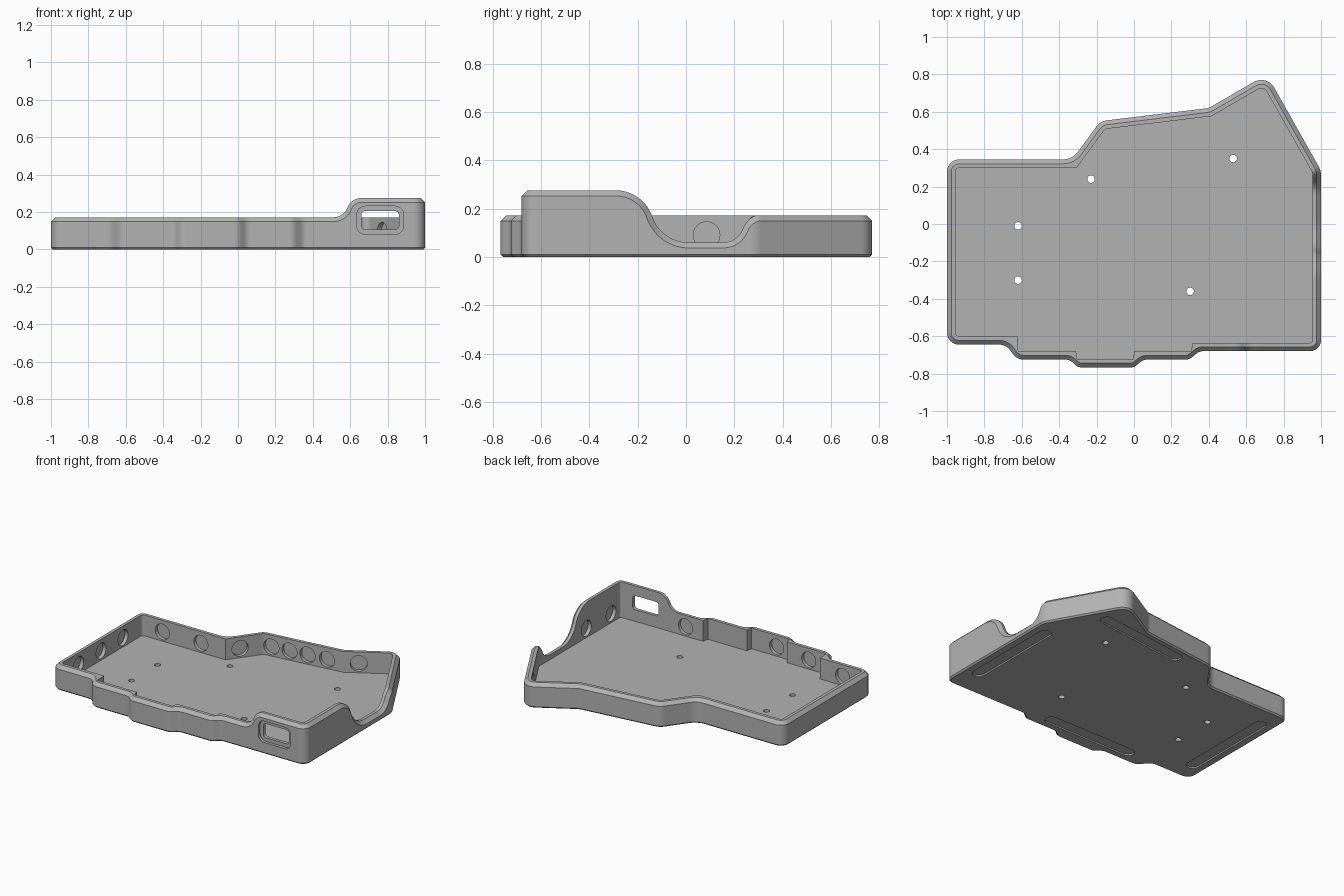
import bpy, bmesh, math
from mathutils import Vector, Matrix

cube = bpy.data.objects.get("Cube")
if cube:
    bpy.data.objects.remove(cube, do_unlink=True)

WALL, CHAMFER, FLOOR, FOOT = 0.045, 0.023, 0.025, 0.01
STEP = 0.007

# Outer outline, counter-clockwise: x, y, corner radius
OUTLINE = [
    (-1, -.645, .065), (-.685, -.645, .07), (-.625, -.725, .07),
    (-.345, -.725, .055), (-.3, -.767, .055), (0, -.767, .055),
    (.05, -.725, .055), (.295, -.725, .055), (.35, -.68, .055),
    (1, -.68, .06), (1, .285, .1), (.71, .8, .08), (.4, .62, .08),
    (-.18, .55, .08), (-.33, .345, .1), (-1, .345, .065)]
CORNERS = [Vector(c[:2]) for c in OUTLINE]


def inward(d):
    return Vector((-d.y, d.x))


def s_curve(v, a, b, za, zb):
    """Two tangent arcs from height za at a to zb at b."""
    t = min(max((v - a) / (b - a), 0), 1)
    hw, hh = (b - a) / 2, abs(zb - za) / 2
    r = (hw * hw + hh * hh) / (2 * hh)
    x = (t if t < .5 else 1 - t) * 2 * hw
    f = (r - math.sqrt(max(r * r - x * x, 0))) / (2 * hh)
    return za + (zb - za) * (f if t < .5 else 1 - f)


def rim_height(p):
    if p.y < -.6:
        return s_curve(p.x, .51, .66, .172, .275)
    if p.x > .85:
        if p.y < .08:
            return s_curve(p.y, -.29, .01, .275, .06)
        return s_curve(p.y, .155, .315, .06, .172)
    return .172


def front_step(x):
    if x < -.62:
        return -.6
    if x < -.31:
        return -.68
    if x < 0:
        return -.722
    return -.68 if x < .31 else -.637


def trace_outline():
    """Returns outer points, inward normals and cavity points."""
    outer, normals, cavity = [], [], []
    n = len(CORNERS)
    arcs = []
    for i in range(n):
        p, r = CORNERS[i], OUTLINE[i][2]
        d0 = (p - CORNERS[i - 1]).normalized()
        d1 = (CORNERS[(i + 1) % n] - p).normalized()
        turn = math.atan2(d0.x * d1.y - d0.y * d1.x, d0.dot(d1))
        cut = r * math.tan(abs(turn) / 2)
        start, end = p - d0 * cut, p + d1 * cut
        mitre = p + (inward(d0) + inward(d1)) * WALL / (1 + d0.dot(d1))
        centre = start + inward(d0) * math.copysign(r, turn)
        seg = 10
        arc = []
        for k in range(seg + 1):
            t = k / seg
            q = centre + Matrix.Rotation(turn * t, 2) @ (start - centre)
            nrm = Matrix.Rotation(turn * t, 2) @ inward(d0)
            c = q + nrm * WALL
            if turn < 0 and p.y > 0:        # crisp inside corners at the back
                a, b = start + inward(d0) * WALL, end + inward(d1) * WALL
                c = a.lerp(mitre, 2 * t) if t < .5 else mitre.lerp(b, 2 * t - 1)
            arc.append((q, nrm, c))
        arcs.append(arc)
    for i, arc in enumerate(arcs):
        a, b = arc[-1], arcs[(i + 1) % n][0]
        count = max(1, round((b[0] - a[0]).length / STEP))
        run = [tuple(u.lerp(v, k / count) for u, v in zip(a, b))
               for k in range(1, count)]
        for q, nrm, c in arc + run:
            if c.y < -.55 and abs(c.x) < .8:
                c = Vector((c.x, front_step(c.x)))
            outer.append(q)
            normals.append(nrm)
            cavity.append(c)
    return outer, normals, cavity


def make_object(name, bm):
    bmesh.ops.recalc_face_normals(bm, faces=bm.faces)
    mesh = bpy.data.meshes.new(name)
    bm.to_mesh(mesh)
    bm.free()
    obj = bpy.data.objects.new(name, mesh)
    bpy.context.collection.objects.link(obj)
    return obj


# Tray: stacked rings from the underside, over the rim, down to the floor
outer, normals, cavity = trace_outline()
n = len(outer)
top = [rim_height(p) for p in outer]
shoulder = []
for i in range(n):
    low = top[i] - CHAMFER
    for k in range(-12, 13):
        j = (i + k) % n
        d = (outer[i] - outer[j]).length
        if d < CHAMFER:
            low = min(low, top[j] - math.sqrt(CHAMFER ** 2 - d * d))
    shoulder.append(low)

bm = bmesh.new()
layers = [
    [(*(p + m * FOOT), 0) for p, m in zip(outer, normals)],
    [(*p, FOOT) for p in outer],
    [(*p, z) for p, z in zip(outer, shoulder)],
    [(*(p + m * CHAMFER), z) for p, m, z in zip(outer, normals, top)],
    [(*c, z) for c, z in zip(cavity, top)],
    [(*c, FLOOR) for c in cavity]]
rings = [[bm.verts.new(co) for co in layer] for layer in layers]
for lower, upper in zip(rings, rings[1:]):
    for i in range(n):
        j = (i + 1) % n
        bm.faces.new((lower[i], lower[j], upper[j], upper[i]))
bm.faces.new(rings[0])
bm.faces.new(rings[-1])
tray = make_object("case_tray", bm)


def add_cutter(bm, w, h, r, centre, tangent, up, depth):
    """Rounded-rectangle prism centred on a point."""
    tangent, up = Vector(tangent).normalized(), Vector(up)
    axis = tangent.cross(up)
    loop = []
    for q, (sx, sy) in enumerate([(1, 1), (-1, 1), (-1, -1), (1, -1)]):
        for k in range(9):
            a = (q + k / 8) * math.pi / 2
            loop.append(tangent * (sx * (w / 2 - r) + r * math.cos(a))
                        + up * (sy * (h / 2 - r) + r * math.sin(a)))
    ends = [[bm.verts.new(Vector(centre) + v + axis * s * depth / 2) for v in loop]
            for s in (-1, 1)]
    for i in range(len(loop)):
        j = (i + 1) % len(loop)
        bm.faces.new((ends[0][i], ends[0][j], ends[1][j], ends[1][i]))
    for e in ends:
        bm.faces.new(e)
    bmesh.ops.remove_doubles(bm, verts=ends[0] + ends[1], dist=1e-5)


def carve(name, bm):
    cutter = make_object(name, bm)
    cutter.hide_render = True
    mod = tray.modifiers.new(name, 'BOOLEAN')
    mod.operation, mod.solver, mod.object = 'DIFFERENCE', 'EXACT', cutter
    bpy.ops.object.select_all(action='DESELECT')
    tray.select_set(True)
    bpy.context.view_layer.objects.active = tray
    bpy.ops.object.modifier_apply(modifier=name)
    bpy.data.objects.remove(cutter, do_unlink=True)


X, Y, Z = Vector((1, 0, 0)), Vector((0, 1, 0)), Vector((0, 0, 1))

# Screw holes through the floor
bm = bmesh.new()
for x, y in [(-.62, -.01), (-.62, -.3), (-.23, .24), (.53, .35), (.3, -.36)]:
    add_cutter(bm, .04, .04, .0199, (x, y, 0), X, Y, .15)

# Shallow foot slots underneath
for a, b in [((.9, -.48), (.9, .2)), ((-.9, -.5), (-.9, .19)),
             ((.17, -.63), (-.49, -.63)), ((.72, .575), (.06, .495))]:
    a, b = Vector((*a, 0)), Vector((*b, 0))
    d = (b - a).normalized()
    add_cutter(bm, (b - a).length + .06, .085, .0424, (a + b) / 2, d, Z.cross(d), .02)

# Round pockets on the inside of the walls, each on its nearest wall
for spot in [(-.8, .3), (-.5, .3), (-.25, .38), (-.1, .51), (.03, .53), (.16, .54),
             (.3, .56), (.5, .63), (.77, .6), (-.95, .085), (-.95, -.16),
             (-.95, -.41), (.95, -.53), (.95, -.255), (.45, -.64),
             (-.2, -.7), (-.48, -.68), (-.8, -.6)]:
    p = Vector(spot)
    best = None
    for a, b in zip(CORNERS, CORNERS[1:] + CORNERS[:1]):
        d = (b - a).normalized()
        foot = a + d * min(max((p - a).dot(d), 0), (b - a).length)
        if best is None or (p - foot).length < best[0]:
            best = ((p - foot).length, foot + inward(d) * WALL, d)
    add_cutter(bm, .11, .11, .0549, (*best[1], .09), (*best[2], 0), Z, .05)

# Recessed frame around the port window
add_cutter(bm, .25, .15, .045, (.76, -.68, .156), X, Z, .04)
carve("pocket_cutter", bm)

# Port window through the front wall
bm = bmesh.new()
add_cutter(bm, .2, .098, .02, (.76, -.66, .156), X, Z, .2)
carve("window_cutter", bm)

# Single matt grey
grey = bpy.data.materials.new("matt_grey")
grey.use_nodes = True
colour = (.45, .45, .45, 1)
grey.diffuse_color = colour
grey.node_tree.nodes["Principled BSDF"].inputs["Base Color"].default_value = colour
tray.data.materials.clear()
tray.data.materials.append(grey)
bpy.ops.object.shade_smooth_by_angle(angle=math.radians(30))
